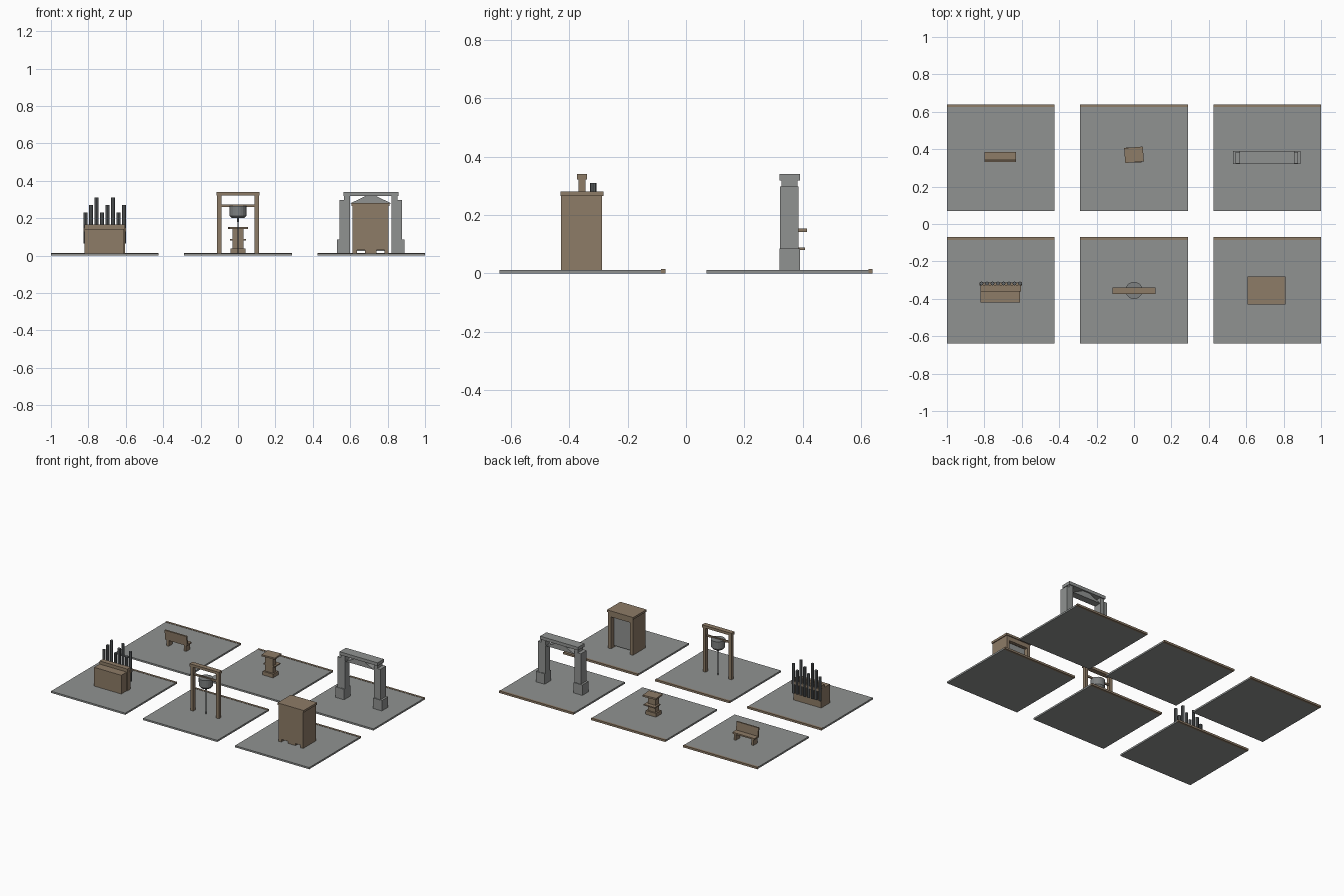
import bpy, bmesh, math
from mathutils import Matrix

if "Cube" in bpy.data.objects:
    bpy.data.objects.remove(bpy.data.objects["Cube"])


def material(name, rgb):
    m = bpy.data.materials.new(name)
    m.diffuse_color = (*rgb, 1)
    m.use_nodes = True
    m.node_tree.nodes["Principled BSDF"].inputs["Base Color"].default_value = m.diffuse_color
    return m


WOOD = material("brown wood", (0.27, 0.20, 0.135))
STONE = material("grey stone", (0.28, 0.29, 0.285))
IRON = material("dark metal", (0.12, 0.13, 0.135))
BELL = material("bell metal", (0.21, 0.22, 0.22))


def finish(name, bm, mat):
    bmesh.ops.recalc_face_normals(bm, faces=bm.faces)
    me = bpy.data.meshes.new(name)
    bm.to_mesh(me)
    bm.free()
    me.materials.append(mat)
    ob = bpy.data.objects.new(name, me)
    bpy.context.collection.objects.link(ob)
    return ob


def box(name, x, y, z, mat, spin=0, tilt=0):
    """Box from (min, max) pairs, optionally turned about its centre."""
    bm = bmesh.new()
    size = [b - a for a, b in (x, y, z)]
    mid = [(a + b) / 2 for a, b in (x, y, z)]
    bmesh.ops.create_cube(bm, size=1, matrix=Matrix.Diagonal((*size, 1)))
    turn = Matrix.Rotation(spin, 4, 'Z') @ Matrix.Rotation(tilt, 4, 'X')
    bm.transform(Matrix.Translation(mid) @ turn)
    return finish(name, bm, mat)


def tube(name, x, y, z0, z1, r0, r1, mat, sides):
    bm = bmesh.new()
    bmesh.ops.create_cone(bm, cap_ends=True, segments=sides, radius1=r0, radius2=r1,
                          depth=z1 - z0, matrix=Matrix.Translation((x, y, (z0 + z1) / 2)))
    return finish(name, bm, mat)


def prism(name, outline, y0, y1, mat):
    """Extrude an x-z outline along y."""
    bm = bmesh.new()
    f = bm.faces.new([bm.verts.new((x, y0, z)) for x, z in outline])
    new = bmesh.ops.extrude_face_region(bm, geom=[f])["geom"]
    bmesh.ops.translate(bm, vec=(0, y1 - y0, 0),
                        verts=[v for v in new if isinstance(v, bmesh.types.BMVert)])
    return finish(name, bm, mat)


F = 0.012  # floor height

# Six floor tiles, each with a wooden strip along the back
for cx in (-0.7125, 0, 0.7125):
    for cy in (-0.355, 0.355):
        box("floor_tile", (cx - 0.2875, cx + 0.2875), (cy - 0.285, cy + 0.27), (0, F), STONE)
        box("floor_strip", (cx - 0.2875, cx + 0.2875), (cy + 0.27, cy + 0.285), (0, 0.014), WOOD)

# Pipe organ
box("organ_body", (-0.82, -0.61), (-0.42, -0.355), (F, 0.143), WOOD)
box("organ_case", (-0.82, -0.605), (-0.36, -0.325), (F, 0.165), WOOD)
box("organ_pipe_band", (-0.825, -0.60), (-0.328, -0.312), (0.128, 0.148), WOOD)
for i in range(8):
    tube("organ_pipe", -0.815 + i * 0.0293, -0.318, 0.065, (0.23, 0.27, 0.31)[i % 3],
         0.0105, 0.0105, IRON, 8)

# Bell frame
for s in (-1, 1):
    x = 0.1 * s
    box("bell_post", (x - 0.011, x + 0.011), (-0.369, -0.345), (F, 0.322), WOOD)
box("bell_top_beam", (-0.114, 0.114), (-0.374, -0.34), (0.322, 0.34), WOOD)
box("bell_hanging_beam", (-0.09, 0.09), (-0.362, -0.352), (0.26, 0.272), WOOD)
tube("bell_body", 0, -0.355, 0.213, 0.265, 0.045, 0.046, BELL, 20)
tube("bell_lower_lip", 0, -0.355, 0.2, 0.213, 0.034, 0.045, BELL, 20)
tube("bell_clapper", 0, -0.355, 0.18, 0.2, 0.006, 0.006, IRON, 8)
tube("bell_rope", 0, -0.355, F, 0.2, 0.0025, 0.0025, IRON, 6)

# Cabinet, with an open niche at the back
box("cabinet_top", (0.607, 0.81), (-0.43, -0.282), (0.265, 0.28), WOOD)
box("cabinet_front", (0.62, 0.80), (-0.427, -0.41), (0.03, 0.265), WOOD)
for x in (0.613, 0.782):
    box("cabinet_side", (x, x + 0.022), (-0.428, -0.288), (F, 0.265), WOOD)
box("cabinet_header", (0.63, 0.79), (-0.31, -0.288), (0.235, 0.265), WOOD)
box("cabinet_back_panel", (0.635, 0.782), (-0.33, -0.318), (0.025, 0.24), STONE)
box("cabinet_foot", (0.68, 0.74), (-0.42, -0.40), (F, 0.03), WOOD)

# Stone gateway
for s in (-1, 1):
    def span(a, b):
        return tuple(sorted((0.71 + s * a, 0.71 + s * b)))
    box("gate_plinth", span(0.112, 0.18), (0.32, 0.39), (F, 0.085), STONE)
    box("gate_outer_post", span(0.14, 0.166), (0.323, 0.386), (0.08, 0.298), STONE)
    box("gate_inner_post", span(0.112, 0.142), (0.328, 0.382), (0.08, 0.32), STONE)
box("gate_lintel", (0.563, 0.857), (0.32, 0.39), (0.318, 0.34), STONE)
prism("gate_gable", [(0.598, 0.278), (0.822, 0.278), (0.735, 0.32), (0.685, 0.32)],
      0.33, 0.38, STONE)

# Lectern
box("lectern_base", (-0.04, 0.04), (0.33, 0.39), (F, 0.038), WOOD)
box("lectern_column", (-0.03, 0.03), (0.342, 0.38), (0.036, 0.145), WOOD)
box("lectern_shelf", (-0.043, 0.043), (0.345, 0.408), (0.08, 0.088), WOOD)
box("lectern_top", (-0.05, 0.05), (0.33, 0.41), (0.142, 0.153), WOOD, spin=0.08)

# Bench facing the back
box("bench_backrest", (-0.80, -0.63), (0.333, 0.344), (0.055, 0.122), WOOD, tilt=0.06)
box("bench_seat", (-0.80, -0.63), (0.338, 0.386), (0.054, 0.064), WOOD)
for x in (-0.79, -0.655):
    box("bench_leg", (x, x + 0.016), (0.34, 0.383), (F, 0.056), WOOD)
